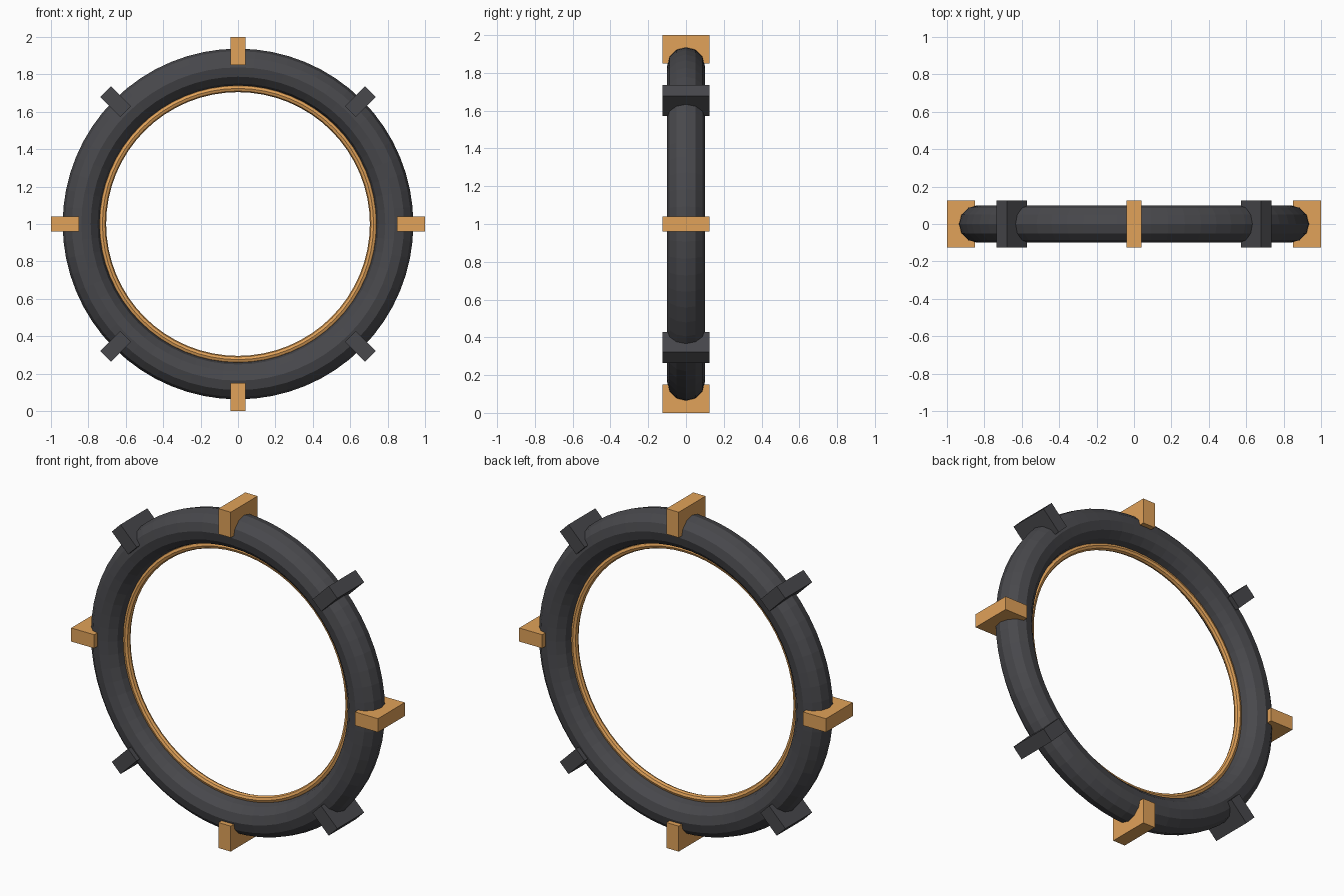
import bpy
from math import pi, sin, cos

if "Cube" in bpy.data.objects:
    bpy.data.objects.remove(bpy.data.objects["Cube"])

CENTRE_Z = 1.0


def material(name, rgb):
    m = bpy.data.materials.new(name)
    m.diffuse_color = (*rgb, 1)
    m.use_nodes = True
    m.node_tree.nodes["Principled BSDF"].inputs["Base Color"].default_value = m.diffuse_color
    return m


dark = material("dark_metal", (0.065, 0.065, 0.072))
gold = material("warm_gold", (0.75, 0.36, 0.10))


def ring(name, major, minor, sides, mat):
    bpy.ops.mesh.primitive_torus_add(
        major_radius=major, minor_radius=minor,
        major_segments=64, minor_segments=sides,
        location=(0, 0, CENTRE_Z), rotation=(pi / 2, 0, 0))
    ob = bpy.context.object
    ob.name = name
    ob.data.materials.append(mat)
    bpy.ops.object.transform_apply(location=False, rotation=True, scale=True)
    bpy.ops.object.shade_flat()


def block(name, angle, mat):
    # Local x points radially outward
    r = 0.925
    bpy.ops.mesh.primitive_cube_add(
        size=1, location=(r * cos(angle), 0, CENTRE_Z + r * sin(angle)),
        rotation=(0, -angle, 0))
    ob = bpy.context.object
    ob.name = name
    ob.scale = (0.15, 0.25, 0.08)
    ob.data.materials.append(mat)
    bpy.ops.object.transform_apply(location=False, rotation=True, scale=True)


# Heavy outer ring and thin inner trim
ring("outer_ring", 0.8375, 0.1, 12, dark)
ring("inner_trim_ring", 0.725, 0.02, 8, gold)

# Eight clamps, alternating gold and dark
for i in range(8):
    if i % 2 == 0:
        block(f"gold_clamp_{i // 2 + 1}", i * pi / 4, gold)
    else:
        block(f"dark_clamp_{i // 2 + 1}", i * pi / 4, dark)
